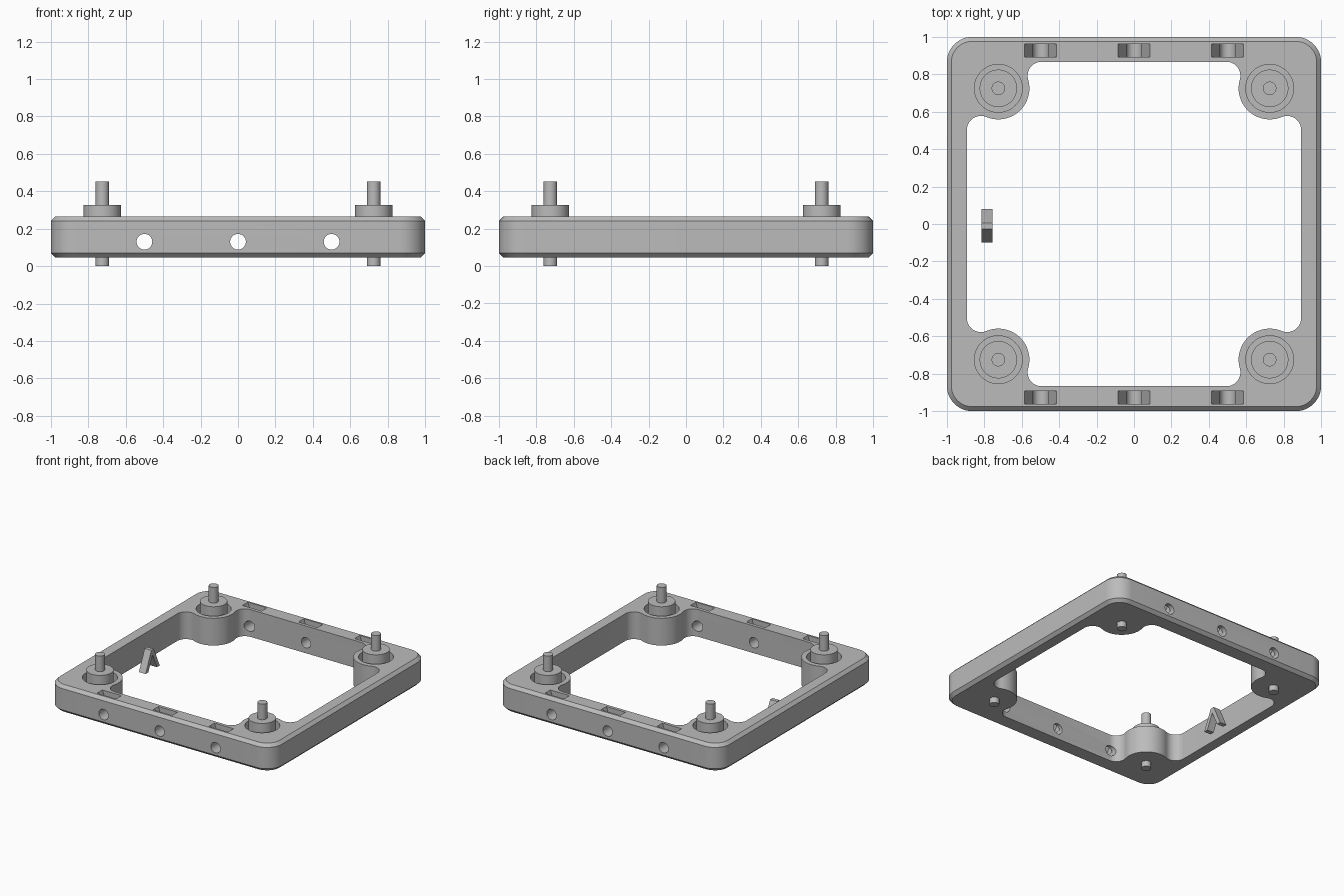
import bpy, bmesh
from math import cos, sin, pi, atan2, sqrt

if "Cube" in bpy.data.objects:
    bpy.data.objects.remove(bpy.data.objects["Cube"], do_unlink=True)

grey = bpy.data.materials.new("plain grey")
grey.use_nodes = True
grey.diffuse_color = (0.5, 0.5, 0.5, 1)
grey.node_tree.nodes["Principled BSDF"].inputs["Base Color"].default_value = (0.5, 0.5, 0.5, 1)

BOTTOM, TOP = 0.045, 0.265
PIN = 0.725            # pin offset from the centre
BOSS_R = 0.166
FILLET = 0.075
WALL_X, WALL_Y = 0.893, 0.867
HOLE_Z, HOLE_R = 0.13, 0.042
CORNERS = [(sx * PIN, sy * PIN) for sx in (-1, 1) for sy in (-1, 1)]


def arc(cx, cy, r, a0, a1, n):
    return [(cx + r * cos(a0 + (a1 - a0) * i / n),
             cy + r * sin(a0 + (a1 - a0) * i / n)) for i in range(n + 1)]


def loft(name, loops):
    """Skin a stack of equal closed loops and cap both ends."""
    bm = bmesh.new()
    rings = [[bm.verts.new(p) for p in loop] for loop in loops]
    n = len(rings[0])
    for a, b in zip(rings, rings[1:]):
        for i in range(n):
            j = (i + 1) % n
            bm.faces.new((a[i], a[j], b[j], b[i]))
    bm.faces.new(rings[0][::-1])
    bm.faces.new(rings[-1])
    bmesh.ops.recalc_face_normals(bm, faces=bm.faces)
    mesh = bpy.data.meshes.new(name)
    bm.to_mesh(mesh)
    bm.free()
    mesh.materials.append(grey)
    ob = bpy.data.objects.new(name, mesh)
    bpy.context.collection.objects.link(ob)
    return ob


def prism_z(name, outline, z0, z1):
    return loft(name, [[(x, y, z) for x, y in outline] for z in (z0, z1)])


def prism_y(name, outline, y0, y1):
    return loft(name, [[(x, y, z) for x, z in outline] for y in (y0, y1)])


def circle(cx, cy, r, n=48):
    return arc(cx, cy, r, 0, 2 * pi, n)[:-1]


def rounded_square(half, r):
    pts = []
    for k, (sx, sy) in enumerate([(1, 1), (-1, 1), (-1, -1), (1, -1)]):
        pts += arc(sx * (half - r), sy * (half - r), r, k * pi / 2, (k + 1) * pi / 2, 12)
    return pts


def activate(ob):
    bpy.ops.object.select_all(action='DESELECT')
    ob.select_set(True)
    bpy.context.view_layer.objects.active = ob


def cut(target, cutter):
    cutter.hide_render = True
    mod = target.modifiers.new("cut", 'BOOLEAN')
    mod.operation = 'DIFFERENCE'
    mod.solver = 'EXACT'
    mod.object = cutter
    activate(target)
    bpy.ops.object.modifier_apply(modifier=mod.name)
    bpy.data.objects.remove(cutter, do_unlink=True)


def smooth(ob):
    activate(ob)
    bpy.ops.object.shade_smooth_by_angle(angle=pi / 6)


def opening_outline():
    """Window outline: straight walls blended into round corner bosses."""
    reach = BOSS_R + FILLET
    x1 = WALL_X - FILLET
    y1 = PIN - sqrt(reach ** 2 - (x1 - PIN) ** 2)
    y2 = WALL_Y - FILLET
    x2 = PIN - sqrt(reach ** 2 - (y2 - PIN) ** 2)
    a1 = atan2(y1 - PIN, x1 - PIN)
    a2 = atan2(y2 - PIN, x2 - PIN) - 2 * pi
    quad = arc(x1, y1, FILLET, 0, a1 + pi, 12)
    quad += arc(PIN, PIN, BOSS_R, a1, a2, 24)[1:-1]
    quad += arc(x2, y2, FILLET, a2 + pi, pi / 2, 12)
    pts = []
    for sx, sy in [(1, 1), (-1, 1), (-1, -1), (1, -1)]:
        part = [(x * sx, y * sy) for x, y in quad]
        pts += part if sx * sy > 0 else part[::-1]
    return pts


# Frame body with chamfered rims
C = 0.024
frame = loft("frame", [[(x, y, z) for x, y in rounded_square(1 - inset, 0.135 - inset)]
                       for z, inset in ((BOTTOM, C), (BOTTOM + C, 0), (TOP - C, 0), (TOP, C))])
cut(frame, prism_z("opening_cutter", opening_outline(), -0.1, 0.6))

# Round pockets around the pins
for x, y in CORNERS:
    cut(frame, prism_z("pocket_cutter", circle(x, y, 0.128), 0.12, 0.5))

# Cross holes and tapered top slots in front and back walls
for x in (-0.5, 0, 0.5):
    cut(frame, prism_y("hole_cutter", circle(x, HOLE_Z, HOLE_R, 32), -1.2, 1.2))
    for s in (-1, 1):
        slot = [(x - 0.036, HOLE_Z), (x + 0.036, HOLE_Z), (x + 0.087, TOP + 0.005), (x - 0.087, TOP + 0.005)]
        cut(frame, prism_y("slot_cutter", slot, s * 0.927 - 0.034, s * 0.927 + 0.034))
smooth(frame)

# Pins with collars
for x, y in CORNERS:
    side = ("back" if y > 0 else "front") + ("_left" if x > 0 else "_right")
    smooth(prism_z(side + "_pin", circle(x, y, 0.036, 32), 0, 0.453))
    smooth(prism_z(side + "_collar", circle(x, y, 0.1), 0.115, 0.327))

# Loose clip shaped like an upturned V
legs = [(-0.1, 0.045), (-0.065, 0.045), (-0.01, 0.165), (0.045, 0.045),
        (0.08, 0.045), (0.006, 0.207), (-0.026, 0.207)]
loft("clip", [[(x, y, z) for y, z in legs] for x in (-0.815, -0.755)])
